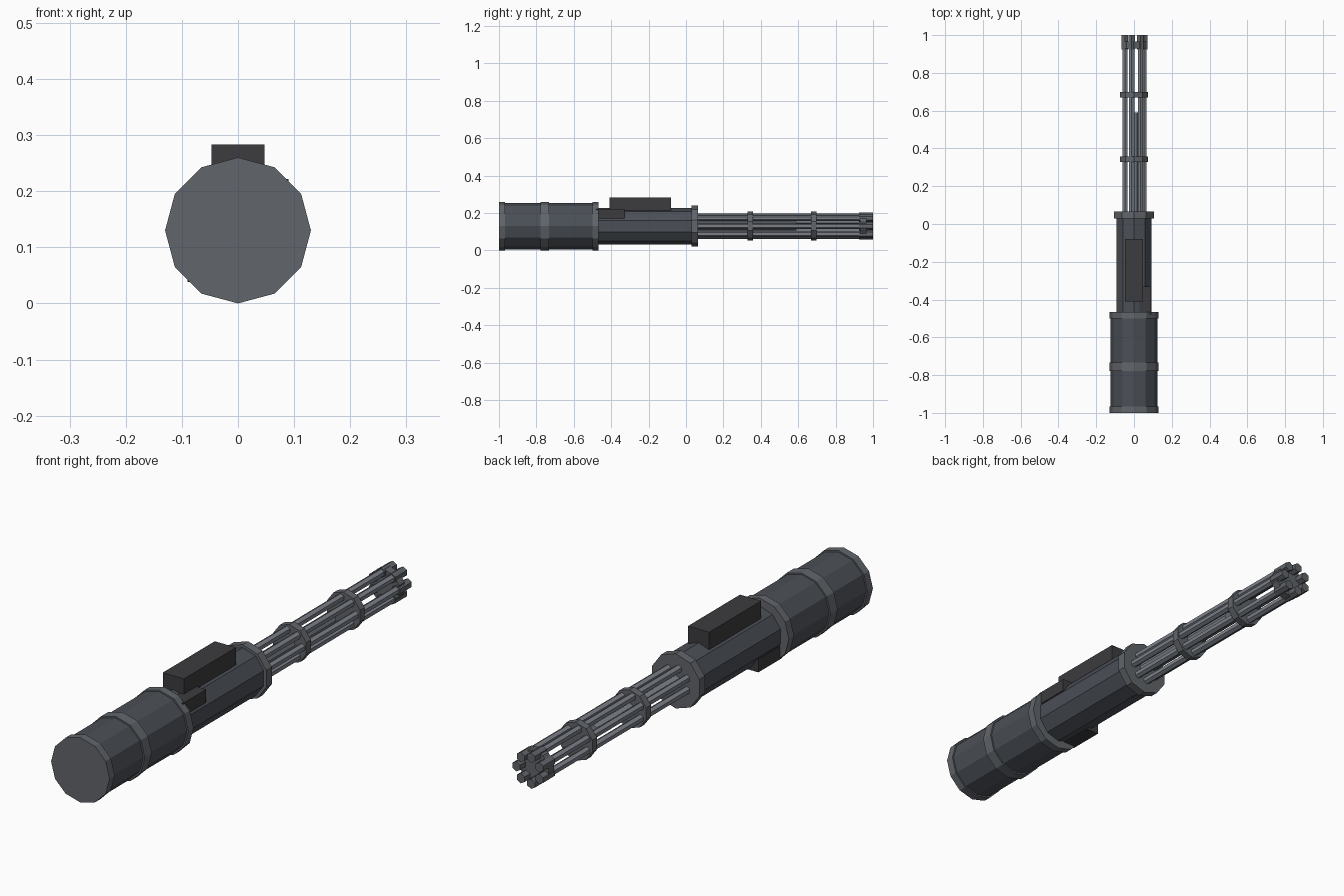
import bpy
from math import pi, sin, cos, tau

if "Cube" in bpy.data.objects:
    bpy.data.objects.remove(bpy.data.objects["Cube"])

AXIS_Z = 0.13


def material(name, rgb):
    m = bpy.data.materials.new(name)
    m.diffuse_color = (*rgb, 1)
    m.use_nodes = True
    m.node_tree.nodes["Principled BSDF"].inputs["Base Color"].default_value = m.diffuse_color
    return m


DARK = material("dark_grey", (0.045, 0.045, 0.05))
BODY = material("body_grey", (0.07, 0.08, 0.095))
TRIM = material("trim_grey", (0.12, 0.13, 0.145))
STEEL = material("steel_grey", (0.2, 0.22, 0.25))


def tube(name, y0, y1, radius, sides, mat, x=0, z=AXIS_Z):
    """Prism along y with one corner pointing up."""
    bpy.ops.mesh.primitive_cylinder_add(
        vertices=sides, radius=radius, depth=y1 - y0,
        location=(x, (y0 + y1) / 2, z), rotation=(pi / 2, 0, 0))
    ob = bpy.context.object
    ob.name = name
    ob.data.materials.append(mat)
    return ob


def box(name, x, y, z, mat):
    """Box from (min, max) pairs."""
    bpy.ops.mesh.primitive_cube_add(
        size=1, location=[(a + b) / 2 for a, b in (x, y, z)])
    ob = bpy.context.object
    ob.name = name
    ob.scale = [b - a for a, b in (x, y, z)]
    ob.data.materials.append(mat)
    return ob


# Rear drum with three bands
tube("rear_drum", -0.99, -0.475, 0.124, 12, BODY)
for i, (a, b) in enumerate([(-1.0, -0.967), (-0.777, -0.732), (-0.5, -0.467)]):
    tube(f"drum_band_{i + 1}", a, b, 0.13, 12, TRIM)

# Middle housing and front flange
tube("housing", -0.49, 0.04, 0.098, 10, BODY)
tube("front_flange", 0.03, 0.065, 0.11, 10, TRIM)

# Top block and two opposed side blocks
box("top_block", (-0.047, 0.047), (-0.41, -0.08), (0.19, 0.283), DARK)
box("upper_side_block", (0.03, 0.09), (-0.48, -0.33), (0.17, 0.222), DARK)
box("lower_side_block", (-0.09, -0.03), (-0.48, -0.33), (0.038, 0.09), DARK)

# Centre shaft and barrel clamps
tube("centre_shaft", 0.05, 0.59, 0.024, 8, STEEL)
for i, y in enumerate((0.343, 0.684)):
    tube(f"barrel_clamp_{i + 1}", y - 0.015, y + 0.015, 0.077, 10, TRIM)
tube("muzzle_plate", 0.93, 0.965, 0.068, 10, TRIM)

# Seven barrels with muzzle tips
for i in range(7):
    a = i * tau / 7
    x, z = 0.054 * cos(a), AXIS_Z + 0.054 * sin(a)
    tube(f"barrel_{i + 1}", 0.05, 0.97, 0.0155, 6, STEEL, x, z)
    tube(f"muzzle_tip_{i + 1}", 0.925, 1.0, 0.02, 6, TRIM, x, z)
